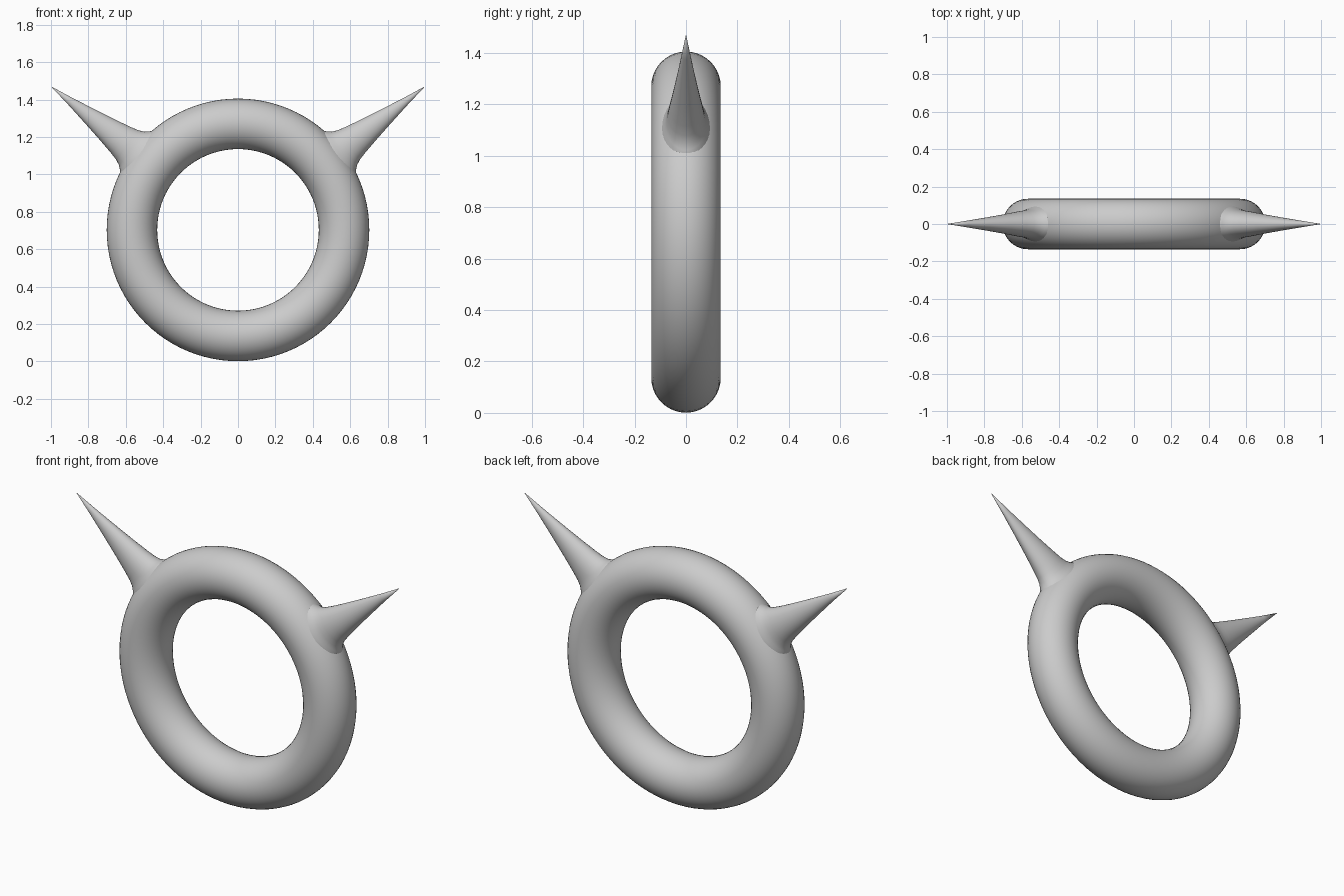
import bpy, bmesh, math
from mathutils import Vector

if "Cube" in bpy.data.objects:
    bpy.data.objects.remove(bpy.data.objects["Cube"])

CZ, R, TUBE = 0.703, 0.567, 0.135

# Ring standing upright
bpy.ops.mesh.primitive_torus_add(major_radius=R, minor_radius=TUBE,
                                 major_segments=96, minor_segments=40,
                                 location=(0, 0, CZ), rotation=(math.pi / 2, 0, 0))
ring = bpy.context.object
ring.name = "ring"
bpy.ops.object.shade_smooth()

# Horn: elliptical sections along a radial axis, flared where it meets the ring
# (distance from ring centre, half width in the ring plane, half depth in y)
SECTIONS = [(0.53, 0.12, 0.120), (0.60, 0.155, 0.115), (0.655, 0.165, 0.097),
            (0.68, 0.150, 0.087), (0.695, 0.131, 0.081), (0.715, 0.113, 0.076),
            (0.745, 0.099, 0.071), (0.79, 0.087, 0.065), (0.88, 0.068, 0.051),
            (1.0, 0.045, 0.034), (1.13, 0.021, 0.017), (1.255, 0.001, 0.001)]
ANGLE = math.radians(37.5)
N = 32
axis = Vector((math.cos(ANGLE), 0, math.sin(ANGLE)))
side = Vector((-math.sin(ANGLE), 0, math.cos(ANGLE)))
depth = Vector((0, 1, 0))

bm = bmesh.new()
loops = []
for s, a, b in SECTIONS:
    loop = []
    for i in range(N):
        t = 2 * math.pi * i / N
        p = axis * s + side * a * math.cos(t) + depth * b * math.sin(t)
        loop.append(bm.verts.new(p + Vector((0, 0, CZ))))
    loops.append(loop)
for lo, hi in zip(loops, loops[1:]):
    for i in range(N):
        j = (i + 1) % N
        bm.faces.new((lo[i], lo[j], hi[j], hi[i]))
bm.faces.new(loops[0])
bm.faces.new(loops[-1])
bmesh.ops.recalc_face_normals(bm, faces=bm.faces)
mesh = bpy.data.meshes.new("horns")
bm.to_mesh(mesh)
bm.free()
horns = bpy.data.objects.new("horns", mesh)
bpy.context.collection.objects.link(horns)

# Second horn on the other side
mirror = horns.modifiers.new("mirror", 'MIRROR')
mirror.use_axis = (True, False, False)
mirror.use_mirror_merge = False
bpy.ops.object.select_all(action='DESELECT')
horns.select_set(True)
bpy.context.view_layer.objects.active = horns
bpy.ops.object.shade_smooth()
